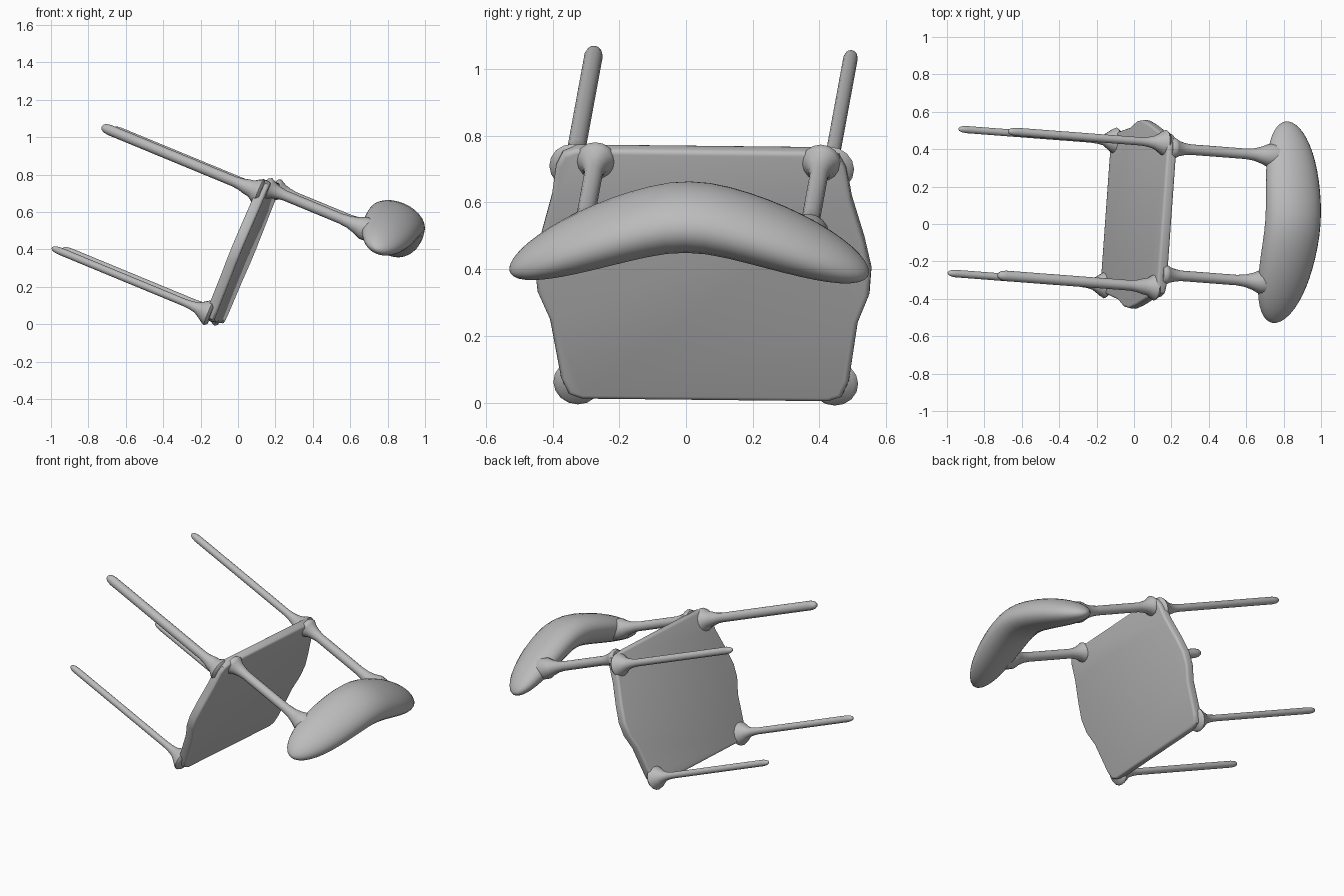
import bpy, bmesh, math
from mathutils import Matrix, Vector

if "Cube" in bpy.data.objects:
    bpy.data.objects.remove(bpy.data.objects["Cube"])

# Chair frame: local x = width, local y = towards the back, local z = chair up.
# The whole chair lies tipped over, so this frame is placed in the world once.
up = Vector((0.92, -0.07, -0.38)).normalized()
side = Vector((0.07, 0.997, -0.01))
side = (side - up * side.dot(up)).normalized()
back = up.cross(side)
TIPPED = Matrix((side, back, up)).transposed().to_4x4()
TIPPED.translation = Vector((0.02, 0.04, 0.38)) + side * 0.012

grey = bpy.data.materials.new("plain grey")
grey.diffuse_color = (0.5, 0.5, 0.5, 1)
grey.use_nodes = True
grey.node_tree.nodes["Principled BSDF"].inputs["Base Color"].default_value = grey.diffuse_color


def finish(name, bm, angle=60):
    bmesh.ops.recalc_face_normals(bm, faces=bm.faces)
    mesh = bpy.data.meshes.new(name)
    bm.to_mesh(mesh)
    bm.free()
    ob = bpy.data.objects.new(name, mesh)
    bpy.context.collection.objects.link(ob)
    mesh.materials.append(grey)
    ob.matrix_world = TIPPED
    bpy.ops.object.select_all(action='DESELECT')
    ob.select_set(True)
    bpy.context.view_layer.objects.active = ob
    bpy.ops.object.shade_smooth_by_angle(angle=math.radians(angle))
    return ob


def loft(name, sections, n=24):
    """Skin a list of rings, each ring given by a function of angle."""
    bm = bmesh.new()
    rings = [[bm.verts.new(sec(2 * math.pi * i / n)) for i in range(n)]
             for sec in sections]
    for a, b in zip(rings, rings[1:]):
        for i in range(n):
            j = (i + 1) % n
            bm.faces.new((a[i], a[j], b[j], b[i]))
    bm.faces.new(rings[0])
    bm.faces.new(rings[-1])
    return finish(name, bm)


def rod(name, x, y, profile):
    """Turned rod along the chair's up axis from (radius, height) pairs."""
    def ring(r, z):
        return lambda a: (x + r * math.cos(a), y + r * math.sin(a), z)
    return loft(name, [ring(r, z) for r, z in profile], 16)


# Seat: rounded board, widest at the middle
half = [(0.37, -0.395), (0.41, -0.38), (0.432, -0.33), (0.462, -0.14),
        (0.498, -0.05), (0.505, 0.03), (0.485, 0.13), (0.45, 0.26),
        (0.435, 0.36), (0.415, 0.4), (0.375, 0.415)]
outline = half + [(-x, y) for x, y in reversed(half)]
T = 0.028
bm = bmesh.new()
base = bm.faces.new([bm.verts.new((x, y, -T)) for x, y in outline])
top = bmesh.ops.extrude_face_region(bm, geom=[base])
bmesh.ops.translate(bm, vec=(0, 0, 2 * T),
                    verts=[v for v in top['geom'] if isinstance(v, bmesh.types.BMVert)])
rim = [e for e in bm.edges if abs(e.verts[0].co.z - e.verts[1].co.z) < 1e-4]
bmesh.ops.bevel(bm, geom=rim, offset=0.014, segments=3, profile=0.5, affect='EDGES')
finish("seat", bm, 40)


# Legs: thin rods that flare where they meet the seat, with rounded tips
def leg_profile(r):
    return [(0.004, -0.925), (r * 0.55, -0.92), (r * 0.85, -0.905), (r, -0.88),
            (r, -0.16), (r * 1.15, -0.12), (r * 1.5, -0.085),
            (0.046, -0.058), (0.062, -0.035), (0.072, -0.015), (0.06, 0.0)]


for label, y, radii in (("front", -0.35, (0.020, 0.019)),
                        ("back", 0.345, (0.028, 0.022))):
    rod(label + "_leg_left", -0.386, y if label == "back" else y - 0.005, leg_profile(radii[0]))
    rod(label + "_leg_right", 0.386, y, leg_profile(radii[1]))

# Back posts: flared into the seat and into the backrest
post = [(0.05, 0.0), (0.06, 0.02), (0.052, 0.035), (0.041, 0.055), (0.033, 0.085),
        (0.028, 0.12), (0.028, 0.44), (0.033, 0.49), (0.046, 0.535),
        (0.062, 0.57), (0.062, 0.64)]
for label, x in (("left", -0.315), ("right", 0.362)):
    rod("back_post_" + label, x, 0.378, post)


# Backrest: fat cushion bent round the sitter, tapering to blunt ends
def cushion_ring(t):
    r = max(1 - abs(t) ** 3, 0.002) ** 0.5
    bend = 0.18 * (math.hypot(t * 1.08, 0.12) - 0.12) ** 1.25

    def point(a):
        return (0.012 + 0.54 * t, 0.479 - bend + 0.097 * r * math.sin(a),
                0.70 + 0.155 * r * math.cos(a))
    return point


N = 28
loft("backrest", [cushion_ring(math.sin(math.pi * (i / N - 0.5))) for i in range(N + 1)], 28)
